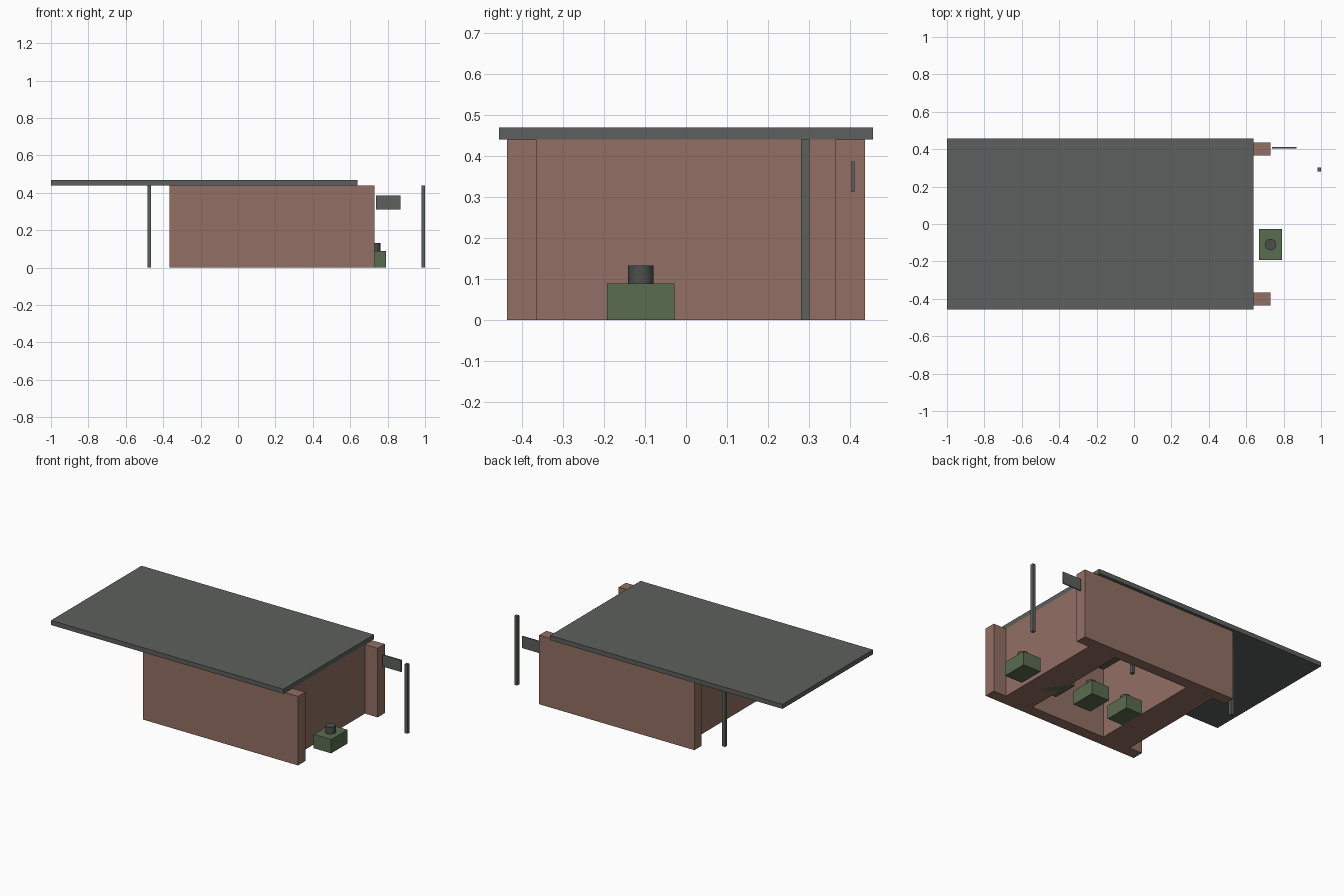
import bpy

if "Cube" in bpy.data.objects:
    bpy.data.objects.remove(bpy.data.objects["Cube"])


def lin(c):
    c /= 255
    return c / 12.92 if c <= 0.04045 else ((c + 0.055) / 1.055) ** 2.4


def material(name, r, g, b):
    m = bpy.data.materials.new(name)
    m.diffuse_color = (lin(r), lin(g), lin(b), 1)
    m.use_nodes = True
    m.node_tree.nodes["Principled BSDF"].inputs["Base Color"].default_value = m.diffuse_color
    return m


BRICK = material("brick_brown", 146, 111, 99)
GREY = material("slate_grey", 92, 96, 93)
DARK = material("dark_grey", 76, 79, 76)
GREEN = material("moss_green", 90, 108, 80)


def box(name, x0, x1, y0, y1, z0, z1, mat):
    bpy.ops.mesh.primitive_cube_add(
        size=1, location=((x0 + x1) / 2, (y0 + y1) / 2, (z0 + z1) / 2))
    o = bpy.context.object
    o.name = name
    o.scale = (x1 - x0, y1 - y0, z1 - z0)
    bpy.ops.object.transform_apply(location=False, rotation=False, scale=True)
    o.data.materials.append(mat)
    return o


# long side walls
box("front_wall", -0.365, 0.73, -0.437, -0.365, 0, 0.44, BRICK)
box("back_wall", -0.365, 0.73, 0.365, 0.437, 0, 0.44, BRICK)

# recessed end walls between them
box("right_end_wall", 0.445, 0.64, -0.365, 0.365, 0, 0.44, BRICK)
box("left_end_wall", -0.275, -0.08, -0.365, 0.365, 0, 0.44, BRICK)

# flat overhanging roof
box("roof", -1.0, 0.64, -0.456, 0.456, 0.44, 0.469, GREY)

# row of posts
for i, x in enumerate((-0.475, 0.255, 0.99)):
    box(f"post_{i + 1}", x - 0.01, x + 0.01, 0.28, 0.301, 0, 0.44, GREY)

# hanging sign plate
box("sign_plate", 0.738, 0.868, 0.404, 0.411, 0.311, 0.386, GREY)

# row of green planters with round stubs on top
for i in range(4):
    x = 0.73 - 0.253 * i
    box(f"planter_{i + 1}", x - 0.062, x + 0.062, -0.192, -0.028, 0, 0.088, GREEN)
    bpy.ops.mesh.primitive_cylinder_add(
        vertices=16, radius=0.031, depth=0.044, location=(x, -0.11, 0.11))
    stub = bpy.context.object
    stub.name = f"planter_stub_{i + 1}"
    stub.data.materials.append(DARK)
    bpy.ops.object.shade_smooth_by_angle()
